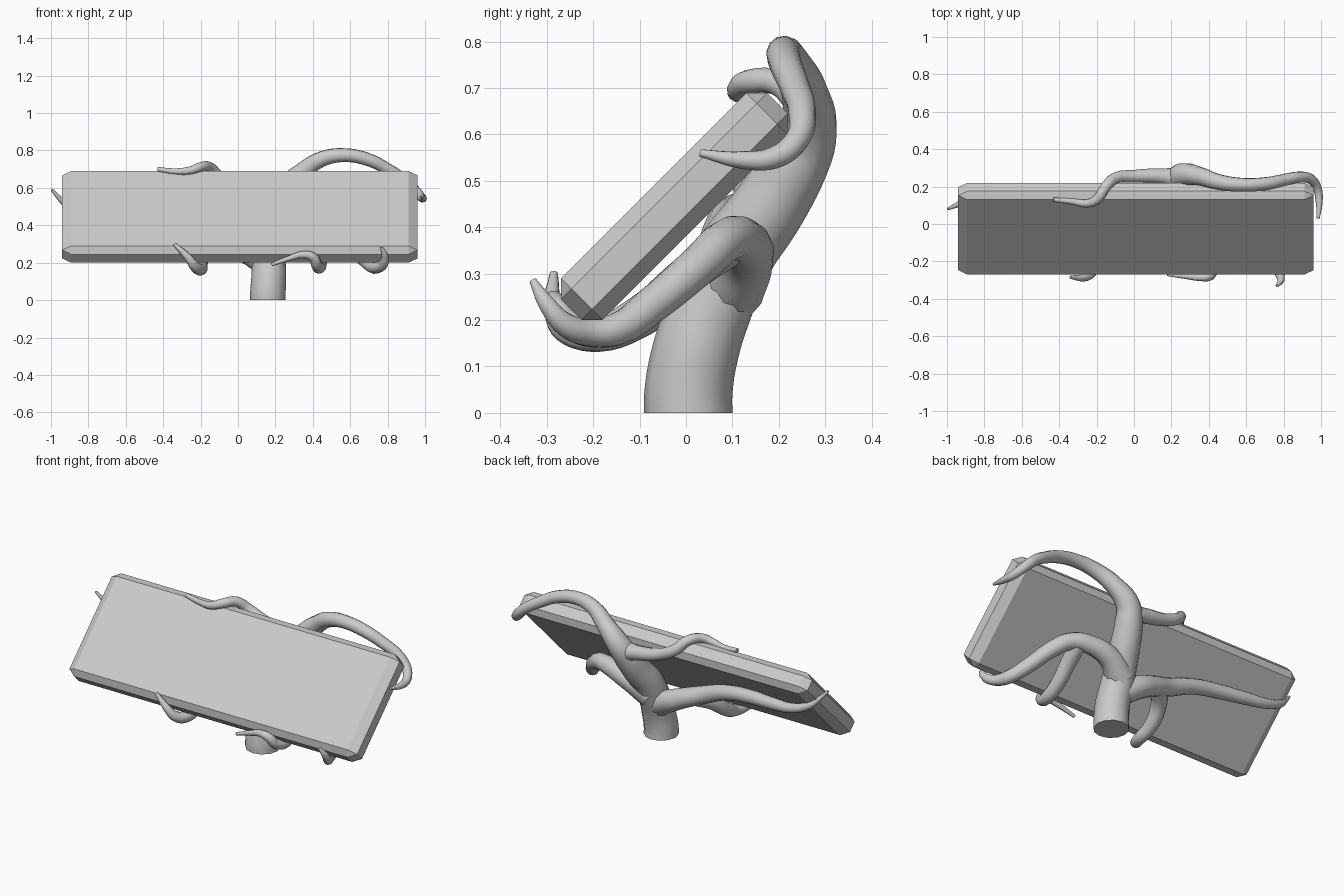
import bpy, bmesh, math
from mathutils import Matrix


def make_board():
    # chamfered slab, leaned back 45 degrees
    sx = 1.5
    bm = bmesh.new()
    bmesh.ops.create_cube(bm, size=1)
    bmesh.ops.scale(bm, vec=(1.90 / sx, 0.629, 0.127), verts=bm.verts)
    bmesh.ops.bevel(bm, geom=bm.edges[:], offset=0.032, segments=1, affect='EDGES')
    bmesh.ops.scale(bm, vec=(sx, 1, 1), verts=bm.verts)
    m = Matrix.Translation((0.01, -0.025, 0.445)) @ Matrix.Rotation(math.radians(45), 4, 'X')
    bmesh.ops.transform(bm, matrix=m, verts=bm.verts)
    me = bpy.data.meshes.new("sign_board")
    bm.to_mesh(me)
    bm.free()
    ob = bpy.data.objects.new("sign_board", me)
    bpy.context.collection.objects.link(ob)


def make_branch(name, pts):
    # tapered smooth tube through (x, y, z, radius)
    cu = bpy.data.curves.new(name, 'CURVE')
    cu.dimensions = '3D'
    cu.bevel_depth = 1.0
    cu.bevel_resolution = 4
    cu.resolution_u = 5
    cu.use_fill_caps = True
    sp = cu.splines.new('BEZIER')
    sp.bezier_points.add(len(pts) - 1)
    for bp, (x, y, z, r) in zip(sp.bezier_points, pts):
        bp.co = (x, y, z)
        bp.radius = r
        bp.handle_left_type = bp.handle_right_type = 'AUTO'
    ob = bpy.data.objects.new(name, cu)
    bpy.context.collection.objects.link(ob)
    bpy.ops.object.select_all(action='DESELECT')
    ob.select_set(True)
    bpy.context.view_layer.objects.active = ob
    bpy.ops.object.convert(target='MESH')
    bpy.ops.object.shade_smooth_by_angle(angle=math.radians(50))


make_board()

# trunk continuing into the upper right arm
make_branch("trunk", [
    (.16, .005, 0, .095), (.16, .005, .04, .095), (.165, .02, .13, .093),
    (.165, .05, .22, .09), (.175, .105, .34, .085), (.2, .17, .43, .08),
    (.225, .225, .52, .075), (.26, .262, .6, .064), (.35, .255, .69, .05),
    (.45, .225, .755, .042), (.57, .21, .775, .037), (.7, .215, .75, .035),
    (.8, .235, .70, .032), (.88, .25, .65, .03), (.945, .24, .59, .027),
    (.98, .19, .55, .024), (.99, .12, .545, .019), (.985, .03, .56, .008)])

# upper left arm
make_branch("upper_left_branch", [
    (.25, .24, .56, .06), (.15, .255, .58, .042), (0, .255, .61, .034),
    (-.1, .245, .66, .031), (-.15, .2, .71, .028), (-.2, .13, .712, .026),
    (-.25, .11, .695, .022), (-.33, .12, .688, .017), (-.43, .13, .70, .012)])

# lower left arm
make_branch("lower_left_branch", [
    (.15, .05, .2, .075), (.05, .09, .255, .063), (-.05, .09, .30, .056),
    (-.17, .075, .345, .05), (-.33, .085, .405, .043), (-.5, .1, .43, .04),
    (-.66, .12, .44, .035), (-.8, .13, .455, .028), (-.9, .12, .495, .021),
    (-.95, .10, .54, .014), (-.995, .08, .59, .007)])
make_branch("lower_left_hook", [
    (-.1, .08, .32, .05), (-.17, 0, .275, .043), (-.2, -.1, .2, .039),
    (-.2, -.19, .165, .034), (-.23, -.26, .18, .029),
    (-.265, -.285, .225, .022), (-.34, -.285, .30, .009)])

# lower right arm
make_branch("lower_right_branch", [
    (.17, .09, .27, .08), (.28, .13, .335, .06), (.4, .12, .37, .052),
    (.5, .085, .37, .047), (.58, .03, .32, .044), (.66, -.07, .235, .04),
    (.72, -.15, .18, .036), (.745, -.21, .175, .031), (.775, -.26, .19, .026),
    (.785, -.3, .235, .019), (.765, -.33, .285, .008)])
make_branch("lower_right_hook", [
    (.46, .09, .36, .045), (.45, 0, .295, .042), (.44, -.1, .215, .038),
    (.435, -.19, .175, .034), (.42, -.25, .19, .03), (.4, -.28, .23, .025),
    (.35, -.285, .243, .02), (.28, -.28, .225, .015), (.18, -.27, .19, .009)])
